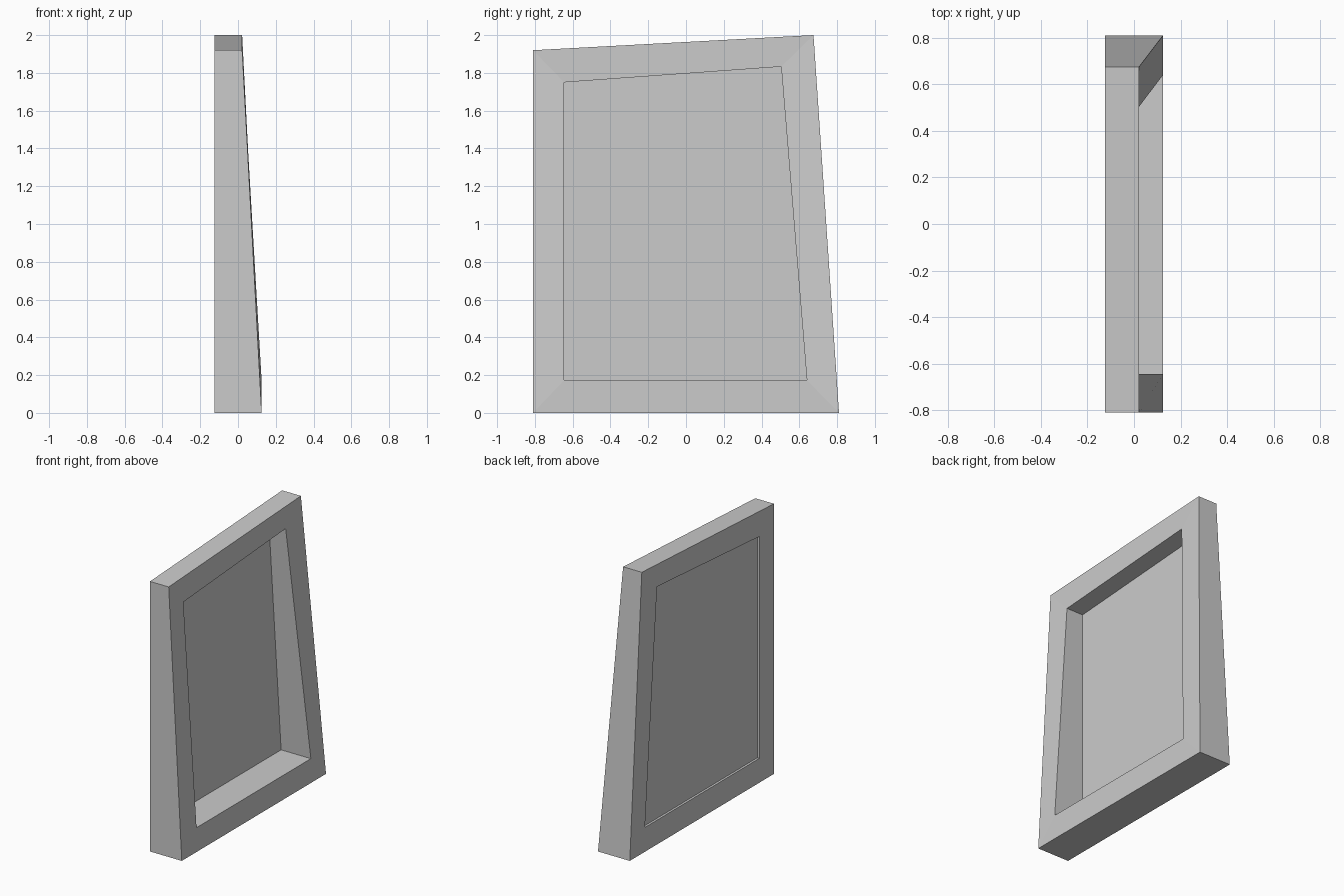
import bpy
import bmesh

if "Cube" in bpy.data.objects:
    bpy.data.objects.remove(bpy.data.objects["Cube"])

BACK_X, PANEL_X = -0.125, -0.109
BOTTOM_X, TOP_X = 0.125, 0.022   # front face leans back towards the top

# Outlines in (y, z): bottom left, bottom right, top right, top left
OUTER = [(-0.81, 0), (0.81, 0), (0.675, 2), (-0.81, 1.92)]
INNER = [(-0.645, 0.173), (0.64, 0.173), (0.504, 1.833), (-0.645, 1.75)]


def make_object(name, bm):
    mesh = bpy.data.meshes.new(name)
    bm.to_mesh(mesh)
    bm.free()
    obj = bpy.data.objects.new(name, mesh)
    bpy.context.collection.objects.link(obj)
    return obj


def add_loop(bm, outline, xs):
    return [bm.verts.new((x, y, z)) for x, (y, z) in zip(xs, outline)]


def bridge(bm, a, b):
    for i in range(4):
        j = (i + 1) % 4
        bm.faces.new((a[i], a[j], b[j], b[i]))


# Frame: four loops joined into a closed tapered ring
front_xs = [BOTTOM_X, BOTTOM_X, TOP_X, TOP_X]
back_xs = [BACK_X] * 4
bm = bmesh.new()
loops = [add_loop(bm, OUTER, back_xs), add_loop(bm, OUTER, front_xs),
         add_loop(bm, INNER, front_xs), add_loop(bm, INNER, back_xs)]
for i in range(4):
    bridge(bm, loops[i], loops[(i + 1) % 4])
bmesh.ops.recalc_face_normals(bm, faces=bm.faces)
make_object("frame", bm)

# Panel: thin sheet set just inside the back of the frame
bm = bmesh.new()
bm.faces.new(add_loop(bm, INNER, [PANEL_X] * 4))
make_object("panel", bm)
